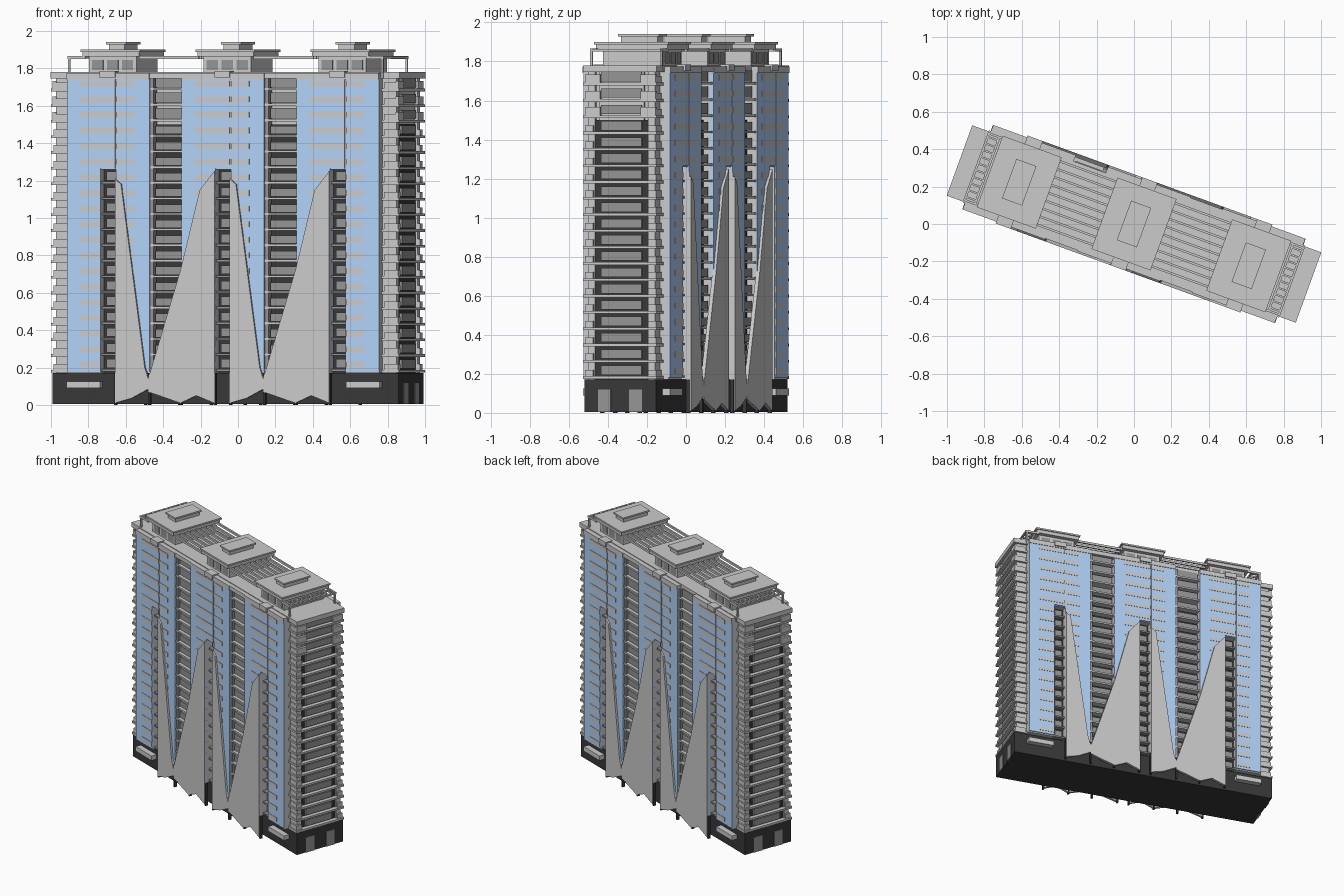
import bpy, bmesh, math
from mathutils import Matrix, Vector

if "Cube" in bpy.data.objects:
    bpy.data.objects.remove(bpy.data.objects["Cube"])

TURN = Matrix.Rotation(math.radians(-20), 4, 'Z')   # whole tower is turned in plan
HALF = Matrix.Rotation(math.pi, 4, 'Z')             # back is the front turned by 180 degrees
MODS = (-0.653, 0.0, 0.653)                         # three bay modules
GAPS = (-0.327, 0.327)                              # two balcony recesses
PITCH, Z0, FLOORS = 0.0835, 0.18, 19
parts = {}


def mat(name, rgb):
    m = bpy.data.materials.new(name)
    m.diffuse_color = (*rgb, 1)
    m.use_nodes = True
    m.node_tree.nodes["Principled BSDF"].inputs["Base Color"].default_value = m.diffuse_color
    return m


DARK = mat("dark_cladding", (0.04, 0.04, 0.04))
MID = mat("mid_grey", (0.3, 0.3, 0.3))
GLASS = mat("blue_glass", (0.45, 0.65, 0.95))


def get(name):
    if name not in parts:
        parts[name] = bmesh.new()
    return parts[name]


def box(name, u0, u1, v0, v1, z0, z1, both=True):
    bm = get(name)
    m = Matrix.Translation(((u0 + u1) / 2, (v0 + v1) / 2, (z0 + z1) / 2)) @ \
        Matrix.Diagonal((u1 - u0, v1 - v0, z1 - z0, 1))
    for r in ([Matrix(), HALF] if both else [Matrix()]):
        bmesh.ops.create_cube(bm, size=1, matrix=r @ m)


def plate(name, pts, v0, v1):
    # upright polygon with thickness, on the front and the back
    bm = get(name)
    for r in (Matrix(), HALF):
        a = [bm.verts.new(r @ Vector((u, v0, z))) for u, z in pts]
        b = [bm.verts.new(r @ Vector((u, v1, z))) for u, z in pts]
        bm.faces.new(a)
        bm.faces.new(b[::-1])
        for i in range(len(pts)):
            j = (i + 1) % len(pts)
            bm.faces.new((a[j], a[i], b[i], b[j]))


# base and core
box("base_plinth", -0.985, 0.985, -0.195, 0.195, 0.005, 0.17, False)
box("core", -0.9, 0.9, -0.17, 0.17, 0.17, 1.76, False)
box("roof_slab", -0.9, 0.9, -0.205, 0.205, 1.745, 1.78, False)

# bay modules with slots, glass and parapets
for c in MODS:
    l, r, s = c - 0.235, c + 0.235, 0.043
    box("bay_wall", l, c - s, -0.229, -0.15, 0.17, 1.76)
    box("bay_wall", c + s, r, -0.229, -0.15, 0.17, 1.76)
    box("bay_wall", c - s, c + s, -0.229, -0.15, 1.26, 1.76)
    box("glass", l, c - s, -0.236, -0.22, 0.18, 1.74)
    box("glass", c - s, c + s - 0.004, -0.236, -0.22, 1.265, 1.74)
    box("glass", c + s + 0.004, r, -0.236, -0.22, 0.18, 1.74)
    box("parapet", l, r, -0.24, -0.19, 1.74, 1.775)
    box("parapet", c - s, c + s, -0.25, -0.19, 1.75, 1.785)
    box("slot_back", c - s, c + s, -0.18, -0.165, 0.02, 1.26)
    for i in range(FLOORS):
        z = Z0 + i * PITCH
        for a, b in ((c - 0.16, c - s), (c + s + 0.004, c + 0.15)):
            box("spandrel_band", a, b, -0.2385, -0.235, z + 0.02, z + 0.05)
        if z < 1.2:
            box("slot_slab", c - s, c + s, -0.215, -0.17, z, z + 0.012)
            box("slot_window", c - 0.025, c + 0.03, -0.195, -0.175, z + 0.018, z + 0.065)
        else:
            box("spandrel_band", c - s, c + s - 0.004, -0.2385, -0.235, z + 0.02, z + 0.05)

# recessed balconies
for c in GAPS:
    a, b = c - 0.092, c + 0.092
    box("recess_back", a, b, -0.18, -0.165, 0.02, 1.5)
    box("recess_side", a, a + 0.02, -0.225, -0.165, 0.17, 1.75)
    for i in range(FLOORS):
        z = Z0 + i * PITCH
        box("balcony_slab", a, b, -0.23, -0.17, z, z + 0.012)
        n = "balcony_rail_upper" if z > 1.45 else "balcony_rail"
        box(n, a + 0.025, b - 0.01, -0.21, -0.178, z + 0.015,
            z + (0.072 if z > 1.45 else 0.058))
    # roof cap, with one opening left at the back
    box("roof_cap", a, b, -0.235, -0.2, 1.745, 1.775, False)
    if c > 0:
        box("roof_cap", a, b, 0.2, 0.235, 1.745, 1.775, False)

    # sloping sail panels spreading from the foot of the recess
    L, R, lo = c - 0.283, c + 0.283, c - 0.093
    plate("sail_panel", [(L, 0.01), (c - 0.19, 0.035), (lo, 0.085), (lo, 0.14),
                         (lo - 0.02, 0.2), (L + 0.035, 1.18), (L, 1.21)], -0.25, -0.23)
    plate("sail_panel", [(lo, 0.07), (c + 0.09, 0.01), (c + 0.18, 0.05), (R, 0.01),
                         (R, 1.25), (c + 0.2, 1.15), (c + 0.09, 0.72), (lo, 0.14)], -0.25, -0.23)
    for u in (L, c - 0.09, c + 0.09, R):
        box("foot_post", u - 0.006, u + 0.006, -0.245, -0.225, 0, 0.17)

# rounded-off end bays: piers, dark panel, windows and floor plates
box("end_core", 0.88, 0.945, -0.175, 0.175, 0.17, 1.76)
box("end_roof", 0.89, 0.993, -0.2, 0.2, 1.745, 1.78)
box("end_panel", 0.94, 0.958, -0.145, 0.145, 0.17, 1.5)
box("end_panel_upper", 0.94, 0.962, -0.12, 0.12, 1.5, 1.75)
for sgn in (-1, 1):
    lo, hi = sorted((sgn * 0.145, sgn * 0.183))
    box("end_pier", 0.89, 0.968, lo, hi, 0.17, 1.75)
    lo, hi = sorted((sgn * 0.17, sgn * 0.215))
    box("entrance_canopy", 0.7, 0.89, *sorted((sgn * 0.15, sgn * 0.237)), 0.09, 0.125)
    box("end_door", 0.975, 0.99, *sorted((sgn * 0.05, sgn * 0.12)), 0.005, 0.12)
for i in range(FLOORS):
    z = Z0 + i * PITCH
    box("end_floor_plate", 0.89, 0.99, -0.2, 0.2, z - 0.006, z + 0.008)
    box("end_window", 0.95, 0.972, -0.11, 0.11, z + 0.015, z + 0.062)
    for sgn in (-1, 1):
        box("corner_rail", 0.9, 0.98, *sorted((sgn * 0.15, sgn * 0.193)), z + 0.008, z + 0.04)
        if z > 1.45:
            box("corner_rail", 0.965, 0.984, *sorted((sgn * 0.11, sgn * 0.193)), z + 0.008, z + 0.05)

# penthouses
for c in MODS:
    def pent(name, hu, hv, z0, z1):
        box(name, c - hu, c + hu, -hv, hv, z0, z1, False)
    pent("penthouse_wall", 0.135, 0.165, 1.775, 1.87)
    pent("penthouse_roof", 0.16, 0.195, 1.862, 1.89)
    pent("penthouse_roof", 0.168, 0.203, 1.888, 1.9)
    pent("lift_room", 0.045, 0.1, 1.9, 1.93)
    pent("lift_room_cap", 0.057, 0.112, 1.928, 1.94)
    for k in (-0.085, 0, 0.085):
        box("penthouse_window", c + k - 0.032, c + k + 0.032, -0.168, -0.16, 1.79, 1.845)

# roof pergola beams and end ladders
for c in GAPS:
    for k in range(9):
        v = -0.18 + k * 0.045
        box("pergola_beam", c - 0.17, c + 0.17, v - 0.006, v + 0.006, 1.85, 1.866, False)
for v in (-0.19, 0.19):
    box("pergola_edge", 0.8, 0.9, v - 0.006, v + 0.006, 1.85, 1.866)
    box("pergola_post", 0.885, 0.897, v - 0.006, v + 0.006, 1.775, 1.85)
for u in (0.835, 0.895):
    box("pergola_edge", u - 0.006, u + 0.006, -0.19, 0.19, 1.852, 1.864)
for k in range(10):
    v = -0.171 + k * 0.038
    box("pergola_rung", 0.835, 0.895, v - 0.005, v + 0.005, 1.852, 1.864)

# turn the collected parts into objects
colours = {"glass": GLASS}
for n in ("base_plinth", "slot_back", "recess_back", "end_panel", "foot_post"):
    colours[n] = DARK
for n in ("balcony_rail", "balcony_rail_upper", "slot_window", "end_window", "slot_slab",
          "end_door", "penthouse_window", "recess_side"):
    colours[n] = MID
for name, bm in parts.items():
    bmesh.ops.recalc_face_normals(bm, faces=bm.faces)
    me = bpy.data.meshes.new(name)
    bm.to_mesh(me)
    bm.free()
    ob = bpy.data.objects.new(name, me)
    ob.matrix_world = TURN
    if name in colours:
        me.materials.append(colours[name])
    bpy.context.collection.objects.link(ob)
